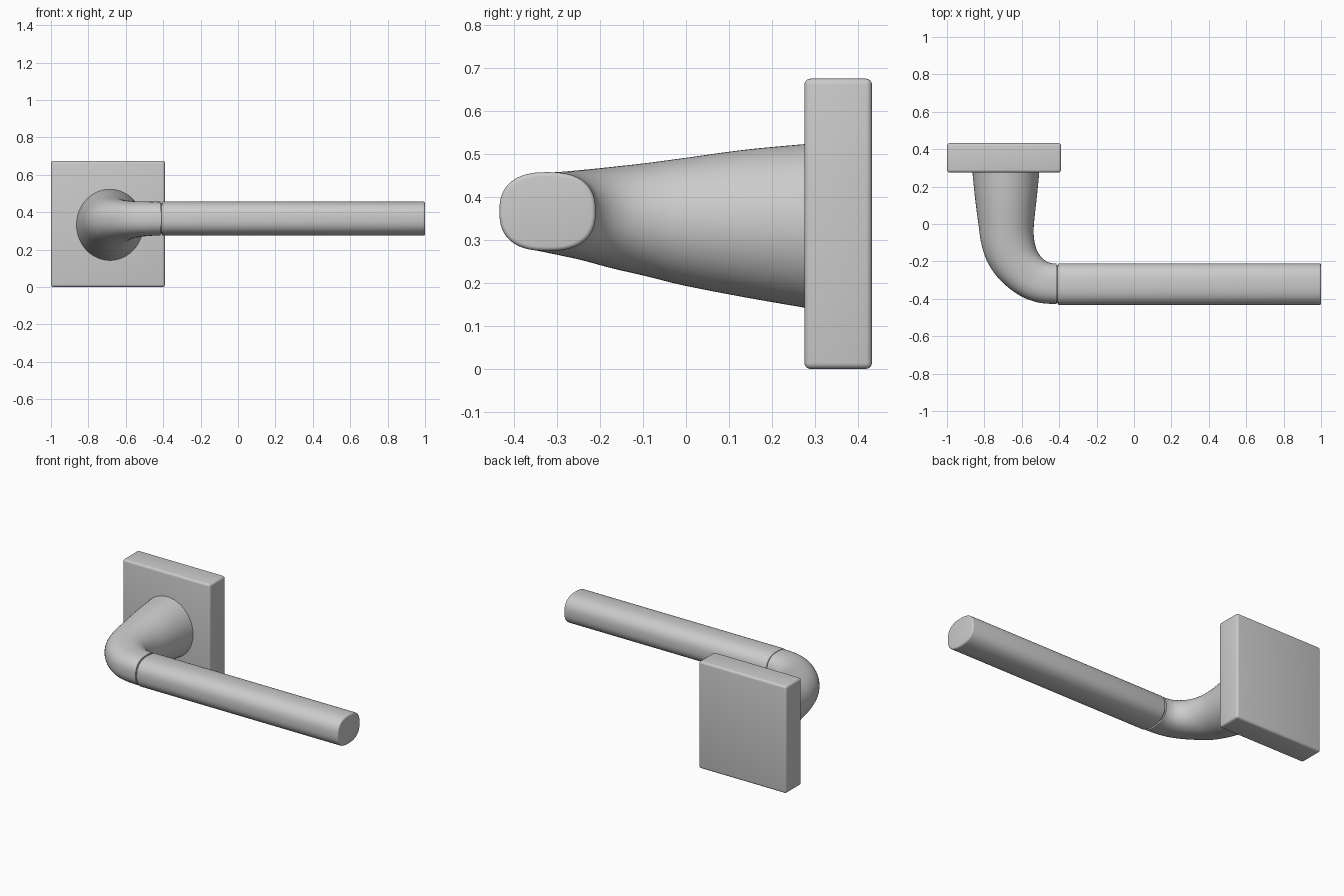
import bpy
import bmesh
from math import cos, sin, tau, copysign
from mathutils import Vector

default_cube = bpy.data.objects.get("Cube")
if default_cube:
    bpy.data.objects.remove(default_cube, do_unlink=True)

SIDES = 64
STEPS = 8

satin_metal = bpy.data.materials.new("satin grey metal")
satin_metal.use_nodes = True
COLOUR = (0.6, 0.6, 0.6, 1.0)
satin_metal.diffuse_color = COLOUR
satin_metal.node_tree.nodes["Principled BSDF"].inputs["Base Color"].default_value = COLOUR


def finish(name, bm):
    """Turn a bmesh into a smooth shaded object with the metal material."""
    bmesh.ops.recalc_face_normals(bm, faces=bm.faces)
    mesh = bpy.data.meshes.new(name)
    bm.to_mesh(mesh)
    bm.free()
    mesh.materials.append(satin_metal)
    obj = bpy.data.objects.new(name, mesh)
    bpy.context.collection.objects.link(obj)
    bpy.ops.object.select_all(action="DESELECT")
    obj.select_set(True)
    bpy.context.view_layer.objects.active = obj
    bpy.ops.object.shade_smooth_by_angle(angle=0.6)
    return obj


def ring(centre, across, half_height, power):
    """Superellipse section spanned by a horizontal half axis and a height."""
    points = []
    for i in range(SIDES):
        c, s = cos(tau * i / SIDES), sin(tau * i / SIDES)
        u = copysign(abs(c) ** (2 / power), c)
        v = copysign(abs(s) ** (2 / power), s)
        points.append(centre + across * u + Vector((0, 0, half_height * v)))
    return points


def loft(name, rings):
    """Skin a row of rings and cap both ends."""
    bm = bmesh.new()
    rows = [[bm.verts.new(p) for p in points] for points in rings]
    for a, b in zip(rows, rows[1:]):
        for i in range(SIDES):
            j = (i + 1) % SIDES
            bm.faces.new((a[i], a[j], b[j], b[i]))
    bm.faces.new(rows[0])
    bm.faces.new(rows[-1])
    return finish(name, bm)


def smooth_row(rows):
    """Catmull-Rom interpolation through rows of numbers."""
    padded = [rows[0]] + rows + [rows[-1]]
    result = []
    for p, q, r, s in zip(padded, padded[1:], padded[2:], padded[3:]):
        for k in range(STEPS):
            t = k / STEPS
            result.append([
                b + t * ((c - a) + t * ((2 * a - 5 * b + 4 * c - d)
                         + t * (3 * (b - c) + d - a))) / 2
                for a, b, c, d in zip(p, q, r, s)])
    return result + [rows[-1]]


# Square wall plate with softened edges
bm = bmesh.new()
bmesh.ops.create_cube(bm, size=1)
bmesh.ops.scale(bm, vec=(0.61, 0.157, 0.675), verts=bm.verts)
bmesh.ops.translate(bm, vec=(-0.695, 0.354, 0.3375), verts=bm.verts)
bmesh.ops.bevel(bm, geom=bm.edges[:], offset=0.014, segments=4,
                profile=0.5, affect="EDGES")
finish("wall_plate", bm)

# Curved neck: outer x, y, inner x, y, mid height, half height, section power
neck_sections = [
    [-0.865, 0.29, -0.505, 0.29, 0.332, 0.192, 2.0],
    [-0.85, 0.14, -0.52, 0.14, 0.338, 0.172, 2.0],
    [-0.832, 0, -0.535, 0, 0.342, 0.149, 2.0],
    [-0.815, -0.11, -0.535, -0.07, 0.347, 0.132, 2.05],
    [-0.78, -0.21, -0.523, -0.13, 0.352, 0.118, 2.1],
    [-0.715, -0.3, -0.5, -0.172, 0.358, 0.105, 2.2],
    [-0.62, -0.377, -0.468, -0.2, 0.362, 0.096, 2.35],
    [-0.52, -0.418, -0.438, -0.21, 0.365, 0.092, 2.45],
    [-0.414, -0.429, -0.414, -0.212, 0.366, 0.09, 2.5],
]
neck_rings = []
for ox, oy, ix, iy, z, half, power in smooth_row(neck_sections):
    outer, inner = Vector((ox, oy, z)), Vector((ix, iy, z))
    neck_rings.append(ring((outer + inner) / 2, (inner - outer) / 2, half, power))
loft("curved_neck", neck_rings)


def bar(name, start, end, half_depth, half_height, edge):
    """Straight rounded bar along x with rounded end edges."""
    arc = [(edge * (1 - sin(tau * k / 16)), edge * (1 - cos(tau * k / 16)))
           for k in range(5)]
    ends = [(start + inset, shrink) for shrink, inset in arc]
    ends += [(end - inset, shrink) for shrink, inset in reversed(arc)]
    loft(name, [ring(Vector((x, -0.322, 0.366)), Vector((0, half_depth - shrink, 0)),
                     half_height - shrink, 2.5) for x, shrink in ends])


# Grip and the slimmer pin that shows in the joint groove
bar("grip_bar", -0.408, 1.0, 0.112, 0.0915, 0.01)
bar("joint_pin", -0.43, -0.39, 0.1, 0.08, 0.002)
